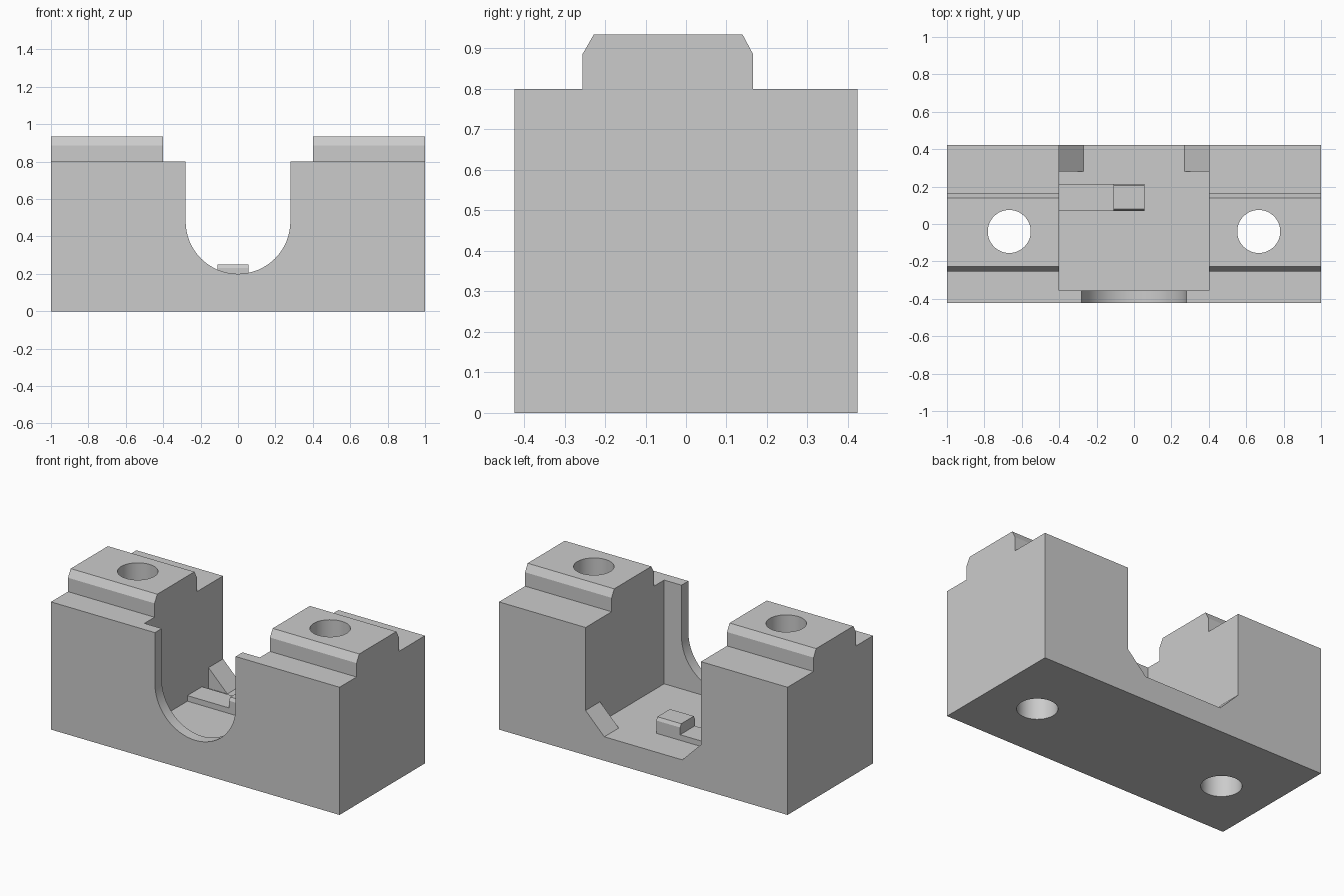
import bpy, bmesh, math

old = bpy.data.objects.get("Cube")
if old:
    bpy.data.objects.remove(old, do_unlink=True)

grey = bpy.data.materials.new("plain grey")
grey.use_nodes = True
grey.diffuse_color = (0.6, 0.6, 0.6, 1)
grey.node_tree.nodes["Principled BSDF"].inputs["Base Color"].default_value = (0.6, 0.6, 0.6, 1)


def prism(name, outline, axis, lo, hi):
    """Extrude a 2D outline along an axis; x takes (y, z), y takes (x, z), z takes (x, y)."""
    def place(a, b, t):
        return {"x": (t, a, b), "y": (a, t, b), "z": (a, b, t)}[axis]
    bm = bmesh.new()
    face = bm.faces.new([bm.verts.new(place(a, b, lo)) for a, b in outline])
    side = bmesh.ops.extrude_face_region(bm, geom=[face])["geom"]
    moved = [v for v in side if isinstance(v, bmesh.types.BMVert)]
    bmesh.ops.translate(bm, verts=moved, vec=place(0, 0, hi - lo))
    bmesh.ops.recalc_face_normals(bm, faces=bm.faces)
    mesh = bpy.data.meshes.new(name)
    bm.to_mesh(mesh)
    bm.free()
    mesh.materials.append(grey)
    obj = bpy.data.objects.new(name, mesh)
    bpy.context.collection.objects.link(obj)
    return obj


def rect(a0, a1, b0, b1):
    return [(a0, b0), (a1, b0), (a1, b1), (a0, b1)]


def arc(ca, cb, r, start, end, steps):
    angles = [math.radians(start + (end - start) * i / steps) for i in range(steps + 1)]
    return [(ca + r * math.cos(t), cb + r * math.sin(t)) for t in angles]


FLOOR, TOP, BACK = 0.15, 0.8, 0.423

# Block with a chamfered rail along its top
side_profile = [(-BACK, 0), (BACK, 0), (BACK, TOP), (0.165, TOP), (0.165, 0.887),
                (0.14, 0.934), (-0.228, 0.934), (-0.255, 0.887), (-0.255, TOP), (-BACK, TOP)]
block = prism("block", side_profile, "x", -1, 1)

# Pocket open to the back, round-bottomed front opening, two bolt holes
u_shape = arc(0, 0.48, 0.28, 180, 360, 32) + [(0.28, 1.2), (-0.28, 1.2)]
cutters = [prism("pocket_cutter", rect(-0.4, 0.4, -0.355, 0.6), "z", FLOOR, 1.3),
           prism("opening_cutter", u_shape, "y", -0.6, -0.3)]
for x in (-0.667, 0.667):
    circle = arc(x, -0.04, 0.115, 0, 360, 48)[:-1]
    cutters.append(prism("hole_cutter", circle, "z", -0.2, 1.2))

bpy.context.view_layer.objects.active = block
for cutter in cutters:
    cutter.hide_render = True
    mod = block.modifiers.new("cut", "BOOLEAN")
    mod.operation, mod.solver, mod.object = "DIFFERENCE", "EXACT", cutter
    bpy.ops.object.modifier_apply(modifier=mod.name)
    bpy.data.objects.remove(cutter, do_unlink=True)

# Sloped corner gussets at the back of the pocket
for side, s in (("left", 1), ("right", -1)):
    prism(side + "_gusset", [(s * 0.4, FLOOR), (s * 0.27, FLOOR), (s * 0.4, FLOOR + 0.13)],
          "y", 0.28, BACK)

# Low strip on the pocket floor and the chamfered tab at its end
prism("floor_strip", rect(0.07, 0.215, FLOOR, 0.185), "x", -0.4, -0.11)
tab_profile = [(0.07, FLOOR), (0.215, FLOOR), (0.215, 0.23), (0.205, 0.25),
               (0.08, 0.25), (0.07, 0.23)]
prism("floor_tab", tab_profile, "x", -0.11, 0.055)

# Smooth the round surfaces only
bpy.ops.object.select_all(action="DESELECT")
block.select_set(True)
bpy.context.view_layer.objects.active = block
bpy.ops.object.shade_smooth_by_angle(angle=math.radians(20))
